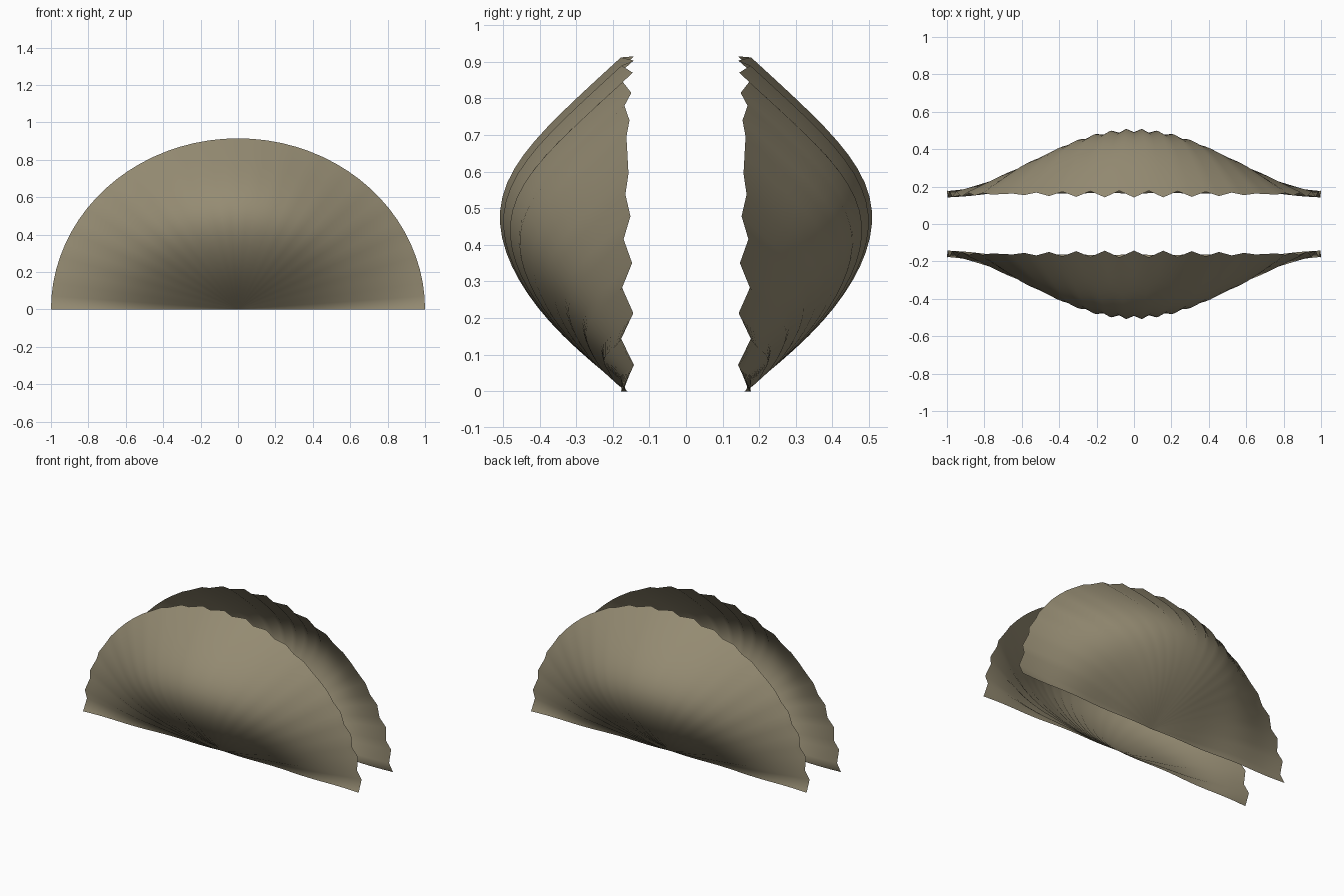
import bpy, math

if "Cube" in bpy.data.objects:
    bpy.data.objects.remove(bpy.data.objects["Cube"])

RIM_SEGS, RINGS = 40, 24
HEIGHT = 0.915

mat = bpy.data.materials.new("shell_khaki")
mat.diffuse_color = (0.30, 0.26, 0.17, 1)
mat.use_nodes = True
mat.node_tree.nodes["Principled BSDF"].inputs["Base Color"].default_value = mat.diffuse_color


def shell_point(r, t, side):
    # domed half-ellipse with radial fan ripples and faint growth rings
    depth = 0.16 + 0.34 * math.sin(math.pi * r) * math.sin(t)
    depth += 0.018 * r * math.cos(38 * t) + 0.004 * math.sin(4 * math.pi * r)
    return (r * math.cos(t), side * depth, HEIGHT * r * math.sin(t))


def make_shell(name, side):
    verts = [shell_point(0, 0, side)]
    for i in range(1, RINGS + 1):
        for j in range(RIM_SEGS + 1):
            verts.append(shell_point(i / RINGS, math.pi * j / RIM_SEGS, side))
    n = RIM_SEGS + 1
    faces = [(0, 1 + j, 2 + j) for j in range(RIM_SEGS)]
    for i in range(RINGS - 1):
        for j in range(RIM_SEGS):
            a = 1 + i * n + j
            faces.append((a, a + n, a + n + 1, a + 1))
    # keep the domed side facing outward
    if side > 0:
        faces = [f[::-1] for f in faces]
    me = bpy.data.meshes.new(name)
    me.from_pydata(verts, [], faces)
    me.materials.append(mat)
    me.shade_smooth()
    ob = bpy.data.objects.new(name, me)
    bpy.context.collection.objects.link(ob)


# two facing shell halves
make_shell("front_shell", -1)
make_shell("back_shell", 1)
